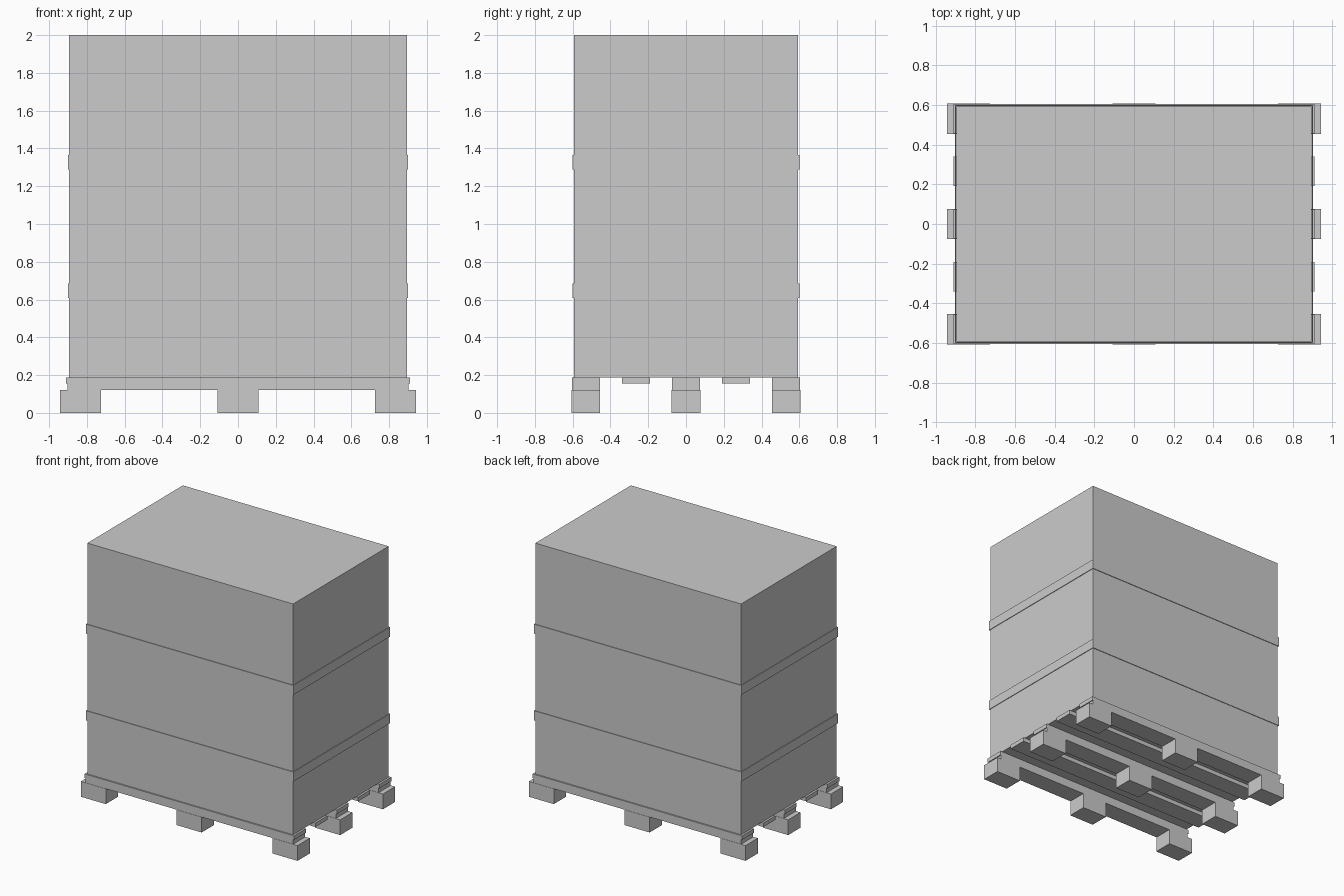
import bpy, bmesh

if "Cube" in bpy.data.objects:
    bpy.data.objects.remove(bpy.data.objects["Cube"])


def box(name, x, y, z, open_ends=False):
    """Axis-aligned box from (min, max) ranges; open_ends drops top and bottom."""
    bm = bmesh.new()
    bmesh.ops.create_cube(bm, size=1)
    if open_ends:
        ends = [f for f in bm.faces if abs(f.normal.z) > 0.5]
        bmesh.ops.delete(bm, geom=ends, context='FACES_ONLY')
    ranges = (x, y, z)
    for v in bm.verts:
        for i, (lo, hi) in enumerate(ranges):
            v.co[i] = hi if v.co[i] > 0 else lo
    mesh = bpy.data.meshes.new(name)
    bm.to_mesh(mesh)
    bm.free()
    obj = bpy.data.objects.new(name, mesh)
    bpy.context.collection.objects.link(obj)
    return obj


def span(centre, size):
    return (centre - size / 2, centre + size / 2)


# Tall carton resting on the pallet
box("carton", (-0.894, 0.894), (-0.593, 0.593), (0.187, 2.0))

# Two flat straps wrapped around the carton
for i, z in enumerate((0.647, 1.327)):
    strap = box(f"strap_{i + 1}", (-0.901, 0.901), (-0.600, 0.600), span(z, 0.075), True)
    mod = strap.modifiers.new("thickness", 'SOLIDIFY')
    mod.thickness = 0.007
    mod.offset = -1

# Five top deck boards
for i in range(5):
    y = (i - 2) * 0.265
    box(f"deck_board_{i + 1}", (-0.91, 0.91), span(y, 0.148), (0.155, 0.187))

# Three runners, each carried by three feet
for i, y in enumerate((-0.53, 0.0, 0.53)):
    box(f"runner_{i + 1}", (-0.903, 0.903), span(y, 0.148), (0.12, 0.155))
    for j, x in enumerate((-0.833, 0.0, 0.833)):
        box(f"foot_{i + 1}_{j + 1}", span(x, 0.217), span(y, 0.152), (0.0, 0.12))
